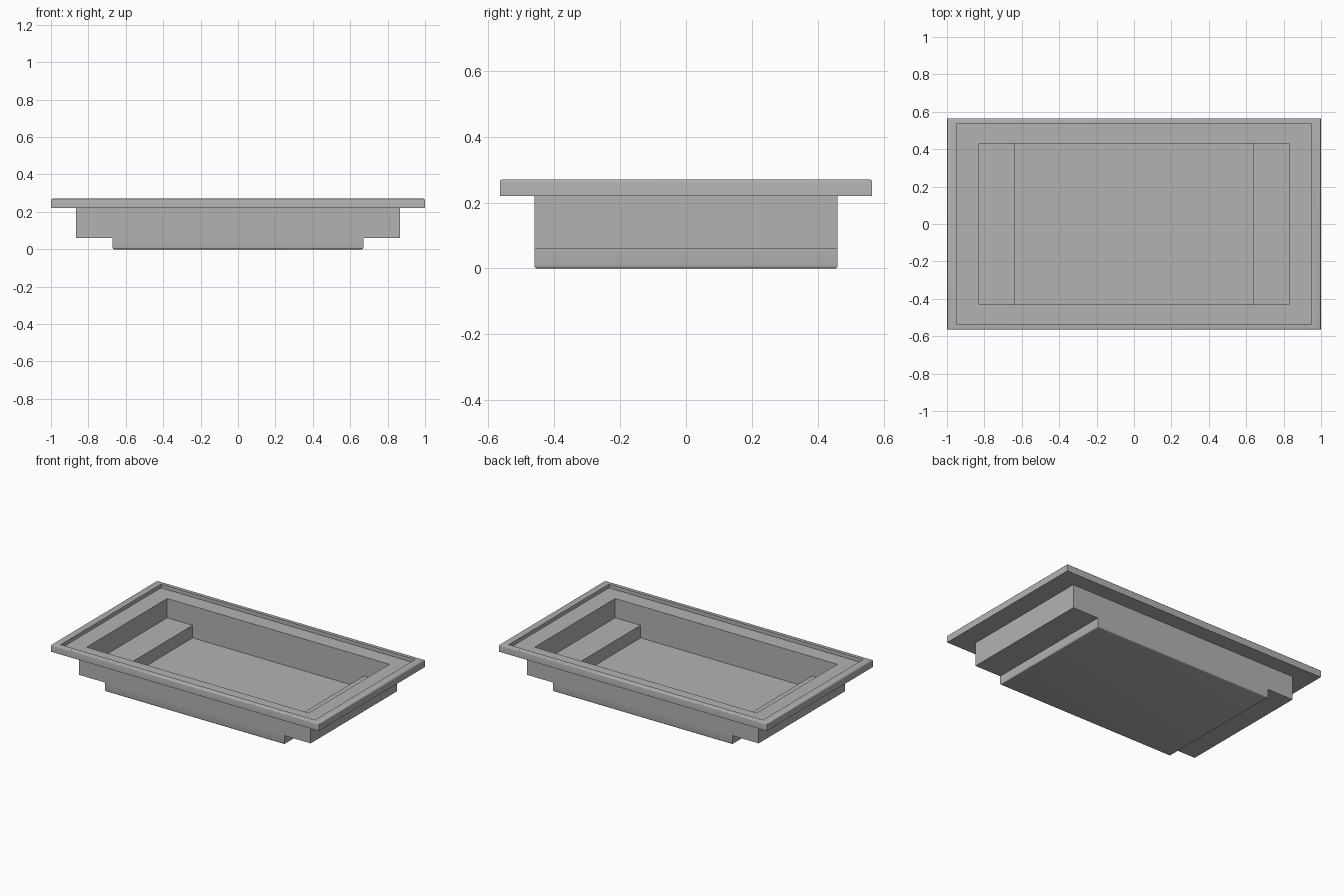
import bpy
import bmesh

old = bpy.data.objects.get("Cube")
if old:
    bpy.data.objects.remove(old, do_unlink=True)

grey = bpy.data.materials.new("plain grey")
grey.use_nodes = True
GREY = (0.45, 0.45, 0.45, 1)
grey.diffuse_color = GREY
grey.node_tree.nodes["Principled BSDF"].inputs["Base Color"].default_value = GREY


def prism(name, outline, half_depth, bevel_rule=None, width=0.008):
    """Extrude an x-z outline along y, rounding the edges chosen by a rule."""
    bm = bmesh.new()
    face = bm.faces.new([bm.verts.new((x, -half_depth, z)) for x, z in outline])
    new = bmesh.ops.extrude_face_region(bm, geom=[face])["geom"]
    bmesh.ops.translate(bm, vec=(0, 2 * half_depth, 0),
                        verts=[v for v in new if isinstance(v, bmesh.types.BMVert)])
    bmesh.ops.recalc_face_normals(bm, faces=bm.faces)
    if bevel_rule:
        edges = [e for e in bm.edges if bevel_rule(e)]
        bmesh.ops.bevel(bm, geom=edges, offset=width, segments=3,
                        profile=0.5, affect='EDGES')
    mesh = bpy.data.meshes.new(name)
    bm.to_mesh(mesh)
    bm.free()
    mesh.materials.append(grey)
    obj = bpy.data.objects.new(name, mesh)
    bpy.context.collection.objects.link(obj)
    return obj


def box(name, half_x, half_y, low, high, **options):
    outline = [(-half_x, low), (half_x, low), (half_x, high), (-half_x, high)]
    return prism(name, outline, half_y, **options)


def stepped(half_top, half_low, low, step, high):
    """Symmetrical outline, wide above the step and narrower below it."""
    right = [(half_low, low), (half_low, step), (half_top, step), (half_top, high)]
    return right + [(-x, z) for x, z in reversed(right)]


def at_height(z):
    return lambda e: all(abs(v.co.z - z) < 0.001 for v in e.verts)


def cut(target, cutter):
    cutter.hide_render = True
    mod = target.modifiers.new("hollow", 'BOOLEAN')
    mod.object = cutter
    mod.operation = 'DIFFERENCE'
    mod.solver = 'EXACT'
    bpy.context.view_layer.objects.active = target
    bpy.ops.object.modifier_apply(modifier=mod.name)


# Wide rim and the deep stepped basin hanging below it
RIM_LOW, RIM_TOP, LEDGE = 0.22, 0.27, 0.245
rim = box("rim", 1.0, 0.565, RIM_LOW, RIM_TOP, bevel_rule=at_height(RIM_TOP))
basin = prism("basin", stepped(0.865, 0.67, 0, 0.06, RIM_LOW), 0.46,
              bevel_rule=at_height(0))

# Shallow recess in the rim, and the pool with a raised step at each end
recess = box("recess_cutter", 0.95, 0.535, LEDGE, 0.4)
pool = prism("pool_cutter", stepped(0.83, 0.64, 0.03, 0.115, 0.4), 0.43)
cut(rim, recess)
for part in (rim, basin):
    cut(part, pool)
for cutter in (recess, pool):
    bpy.data.objects.remove(cutter, do_unlink=True)

# Smooth the rounded edges only
for part in (rim, basin):
    bpy.ops.object.select_all(action='DESELECT')
    part.select_set(True)
    bpy.context.view_layer.objects.active = part
    bpy.ops.object.shade_smooth_by_angle(angle=0.6)
